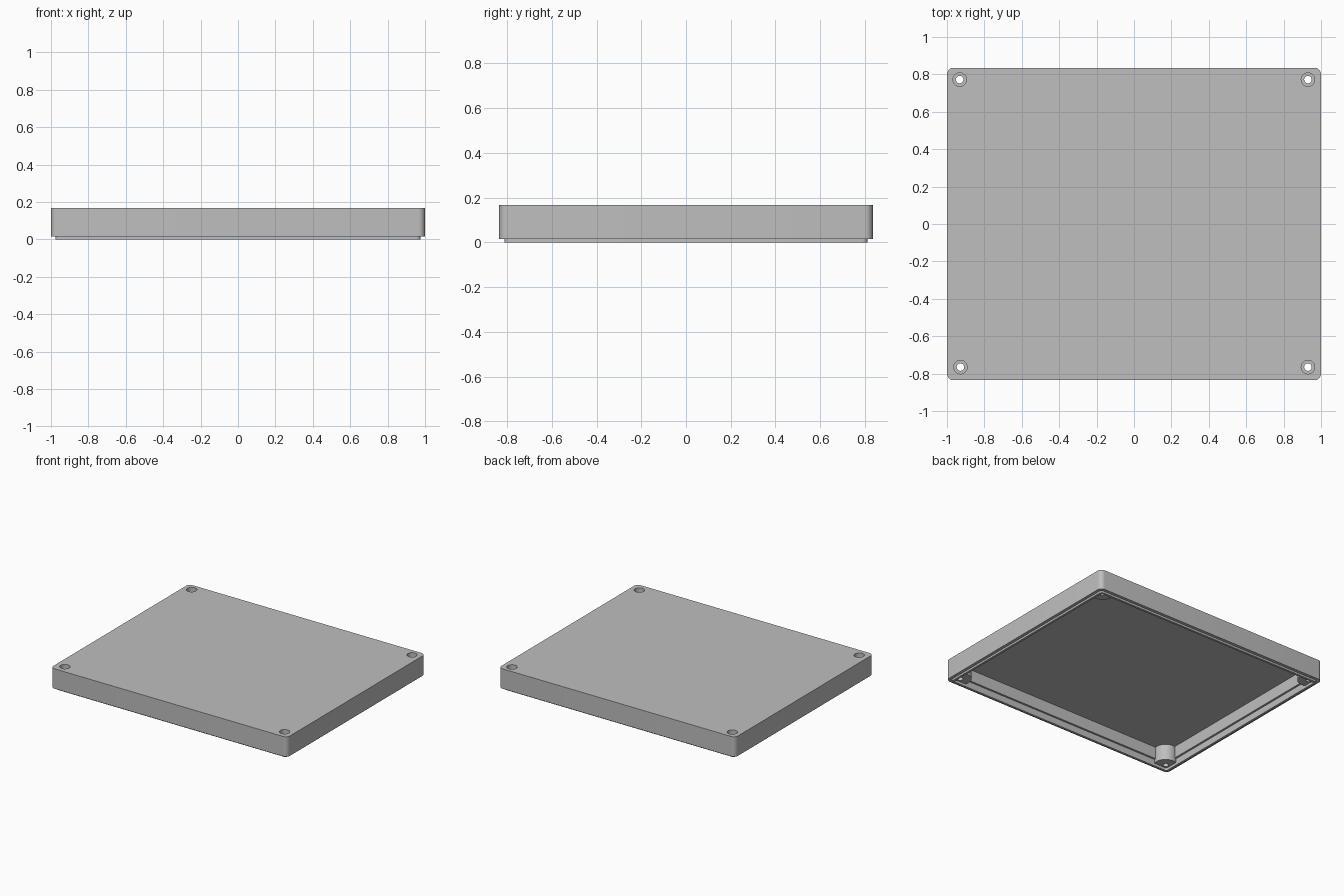
import bpy
import bmesh
import math

HALF_X, HALF_Y = 1.0, 0.835
SCREWS = [(-0.932, 0.772), (0.93, 0.772), (0.93, -0.765), (-0.928, -0.765)]

if "Cube" in bpy.data.objects:
    bpy.data.objects.remove(bpy.data.objects["Cube"], do_unlink=True)

grey = bpy.data.materials.new("plain grey")
grey.use_nodes = True
grey.diffuse_color = (0.52, 0.52, 0.52, 1)
grey.node_tree.nodes["Principled BSDF"].inputs["Base Color"].default_value = grey.diffuse_color


def prism(name, outline, z0, z1):
    """Extrude a closed outline from z0 to z1."""
    bm = bmesh.new()
    base = bm.faces.new([bm.verts.new((x, y, z0)) for x, y in outline])
    top = bmesh.ops.extrude_face_region(bm, geom=[base])["geom"]
    verts = [v for v in top if isinstance(v, bmesh.types.BMVert)]
    bmesh.ops.translate(bm, vec=(0, 0, z1 - z0), verts=verts)
    bmesh.ops.recalc_face_normals(bm, faces=bm.faces)
    mesh = bpy.data.meshes.new(name)
    bm.to_mesh(mesh)
    bm.free()
    mesh.materials.append(grey)
    obj = bpy.data.objects.new(name, mesh)
    bpy.context.collection.objects.link(obj)
    return obj


def rounded_box(name, inset, radius, z0, z1, steps=8):
    outline = []
    corners = [(1, 1), (-1, 1), (-1, -1), (1, -1)]
    for quarter, (sx, sy) in enumerate(corners):
        for i in range(steps + 1):
            a = (quarter + i / steps) * math.pi / 2
            outline.append((sx * (HALF_X - inset - radius) + radius * math.cos(a),
                            sy * (HALF_Y - inset - radius) + radius * math.sin(a)))
    return prism(name, outline, z0, z1)


def cylinder(name, centre, radius, z0, z1, sides=40):
    angles = [2 * math.pi * i / sides for i in range(sides)]
    outline = [(centre[0] + radius * math.cos(a), centre[1] + radius * math.sin(a)) for a in angles]
    return prism(name, outline, z0, z1)


def combine(target, tool, operation):
    """Apply a boolean and discard the tool object."""
    mod = target.modifiers.new("combine", "BOOLEAN")
    mod.operation = operation
    mod.solver = "EXACT"
    mod.object = tool
    bpy.context.view_layer.objects.active = target
    bpy.ops.object.modifier_apply(modifier=mod.name)
    bpy.data.objects.remove(tool, do_unlink=True)


# Outer shell with the narrower locating lip below it
lid = rounded_box("enclosure_lid", 0, 0.035, 0.015, 0.167)
combine(lid, rounded_box("lip", 0.023, 0.025, 0, 0.1), "UNION")

# Stepped hollow underneath
combine(lid, rounded_box("lower_hollow", 0.04, 0.015, -0.1, 0.05), "DIFFERENCE")
combine(lid, rounded_box("upper_hollow", 0.055, 0.01, -0.1, 0.14), "DIFFERENCE")

# Corner screw bosses, merged into the walls
for spot in SCREWS:
    boss = cylinder("boss", spot, 0.08, 0.02, 0.15)
    combine(boss, rounded_box("boss_limit", 0.03, 0.02, -0.1, 0.3), "INTERSECT")
    combine(lid, boss, "UNION")

# Counterbored screw holes
for spot in SCREWS:
    combine(lid, cylinder("screw_hole", spot, 0.02, -0.1, 0.3), "DIFFERENCE")
    combine(lid, cylinder("head_recess", spot, 0.036, 0.085, 0.3), "DIFFERENCE")

bpy.ops.object.select_all(action="DESELECT")
lid.select_set(True)
bpy.context.view_layer.objects.active = lid
bpy.ops.object.shade_smooth_by_angle(angle=math.radians(30))
